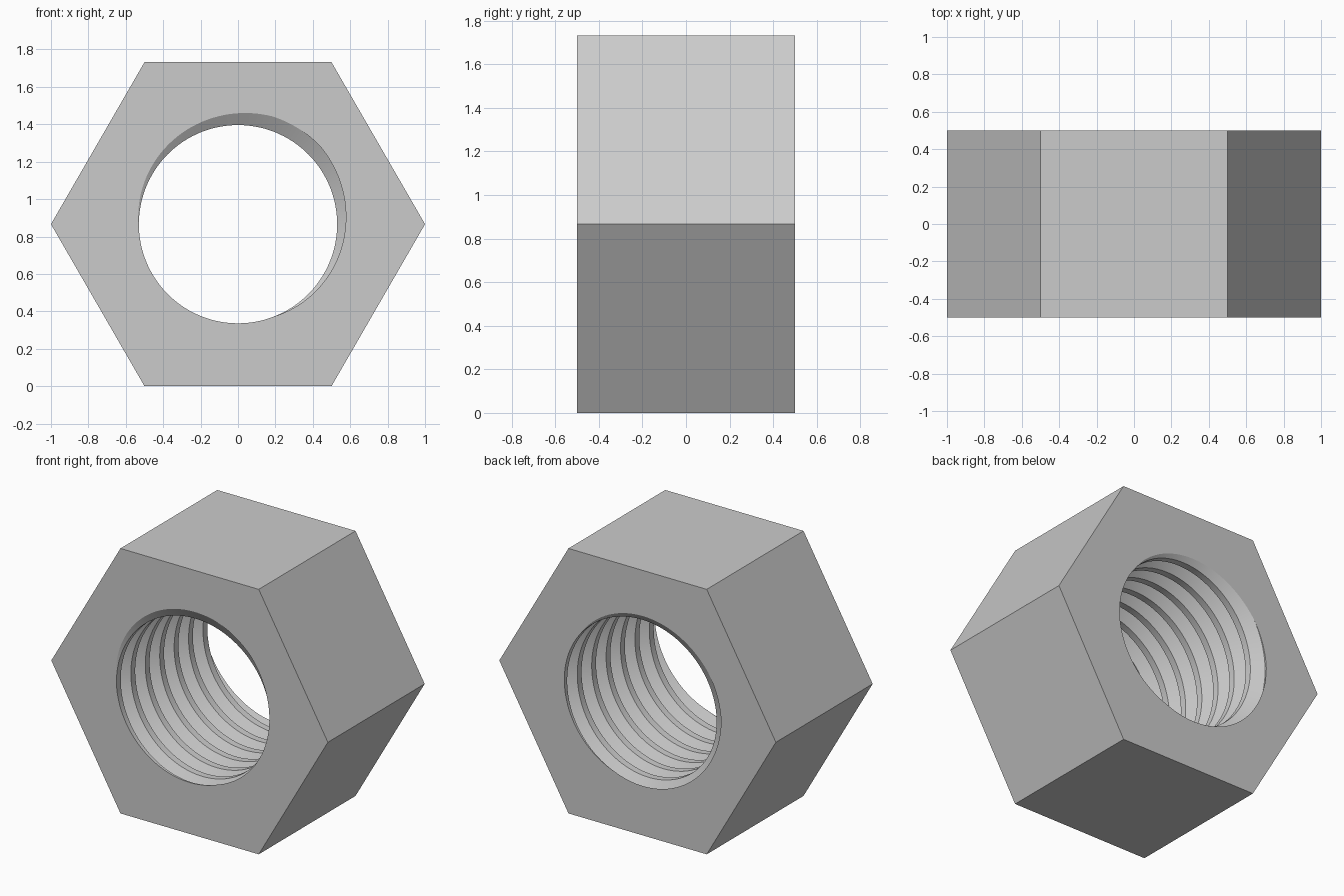
import bpy, bmesh, math

cube = bpy.data.objects.get("Cube")
if cube:
    bpy.data.objects.remove(cube, do_unlink=True)

HALF = 0.5                      # half thickness of the nut
CENTRE_Z = math.sqrt(3) / 2
MINOR, MAJOR = 0.53, 0.605      # thread crest and root radius
PITCH = 0.149
ROOT, FLANK = 0.04, 0.31        # half root and flank width, in pitches
START = math.radians(58)        # where the groove opens on the front
COLUMNS = 144

steel = bpy.data.materials.new("light_grey_steel")
steel.use_nodes = True
grey = (0.6, 0.6, 0.6, 1)
steel.diffuse_color = grey
steel.node_tree.nodes["Principled BSDF"].inputs["Base Color"].default_value = grey

bm = bmesh.new()


def point(radius, angle, y):
    return bm.verts.new((radius * math.cos(angle), y,
                         CENTRE_Z + radius * math.sin(angle)))


def thread_radius(phase):
    """Trapezoid thread profile; phase 0 is the middle of the groove."""
    offset = abs(phase - round(phase))
    t = min(max((offset - ROOT) / FLANK, 0), 1)
    return MAJOR + (MINOR - MAJOR) * t


# Threaded bore: helical corner lines, clipped flat at both end faces
corners = (-ROOT - FLANK, -ROOT, ROOT, ROOT + FLANK)
columns = []
for i in range(COLUMNS + 1):
    angle = math.tau * i / COLUMNS
    base = -HALF + PITCH * (START - angle) / math.tau
    column = []
    for turn in range(-2, 10):
        for corner in corners:
            y = base + PITCH * (turn + corner)
            y = min(max(y, -HALF), HALF)
            column.append(point(thread_radius((y - base) / PITCH), angle, y))
    columns.append(column)
for a, b in zip(columns, columns[1:]):
    for k in range(len(a) - 1):
        bm.faces.new((a[k], a[k + 1], b[k + 1], b[k]))

# Hexagonal body: six flats and two end faces, each end in six sectors
front = [point(1, math.tau * i / 6, -HALF) for i in range(6)]
back = [point(1, math.tau * i / 6, HALF) for i in range(6)]
step = COLUMNS // 6
for i in range(6):
    j = (i + 1) % 6
    bm.faces.new((front[i], front[j], back[j], back[i]))
    arc = columns[i * step:(i + 1) * step + 1]
    for ring, end in ((front, 0), (back, -1)):
        bm.faces.new([ring[j], ring[i]] + [c[end] for c in arc])

# Weld the seam and the clipped thread ends
bmesh.ops.remove_doubles(bm, verts=bm.verts, dist=0.00002)
bmesh.ops.recalc_face_normals(bm, faces=bm.faces)

mesh = bpy.data.meshes.new("threaded_hex_nut")
bm.to_mesh(mesh)
bm.free()
mesh.materials.append(steel)
nut = bpy.data.objects.new("threaded_hex_nut", mesh)
bpy.context.collection.objects.link(nut)

bpy.ops.object.select_all(action="DESELECT")
nut.select_set(True)
bpy.context.view_layer.objects.active = nut
bpy.ops.object.shade_smooth_by_angle(angle=math.radians(30))
